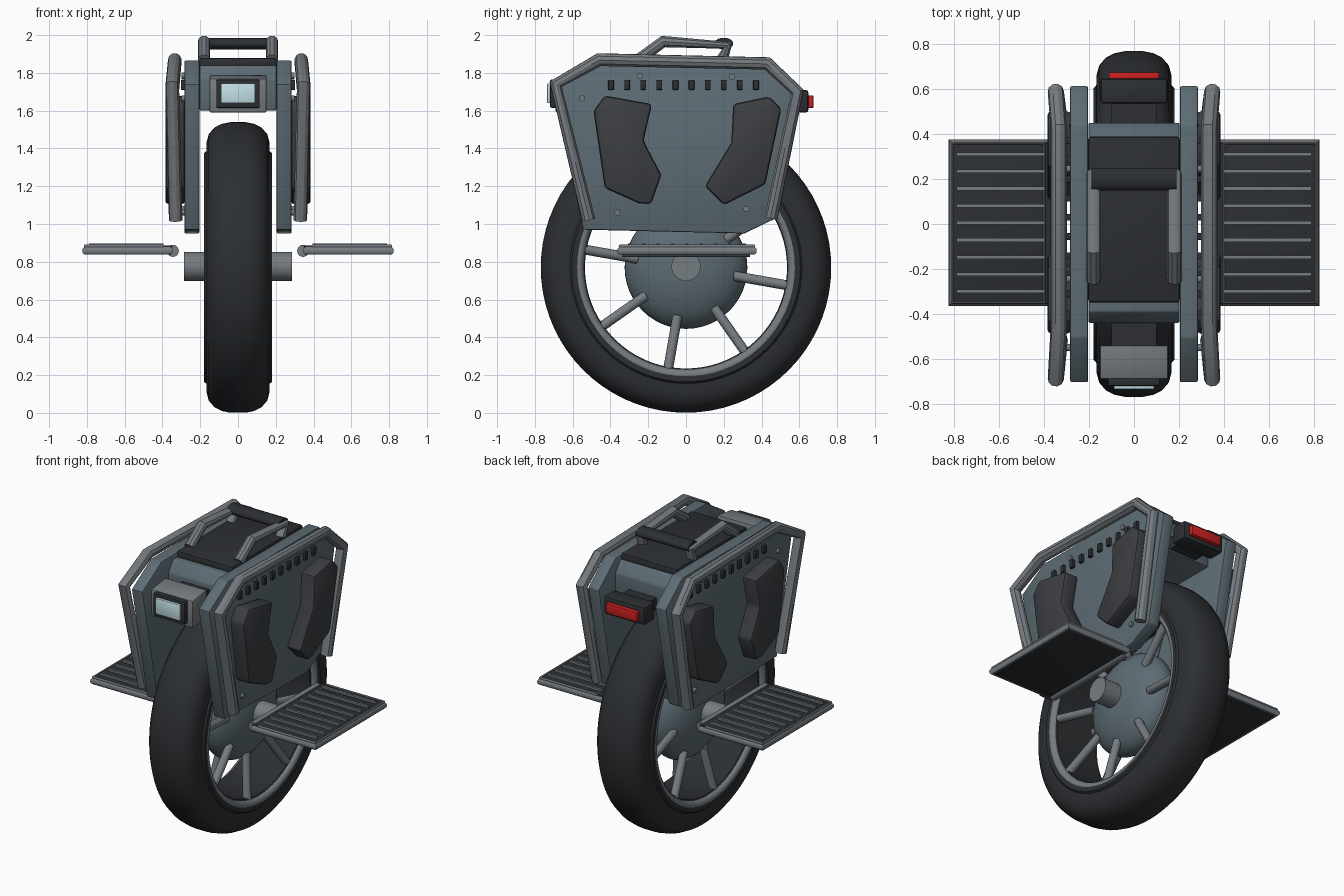
import bpy, bmesh
from math import pi, cos, sin, radians
from mathutils import Vector

if "Cube" in bpy.data.objects:
    bpy.data.objects.remove(bpy.data.objects["Cube"])


def mat(name, r, g, b):
    m = bpy.data.materials.new(name)
    m.diffuse_color = (r, g, b, 1)
    m.use_nodes = True
    m.node_tree.nodes["Principled BSDF"].inputs["Base Color"].default_value = m.diffuse_color
    return m


DARK = mat("dark_rubber", .025, .028, .032)
PAD = mat("pad_grey", .045, .048, .055)
SLATE = mat("slate", .11, .15, .175)
METAL = mat("metal", .18, .2, .22)
LENS = mat("lens", .55, .75, .82)
RED = mat("red_lens", .6, .015, .015)
WZ = .77  # wheel centre height


def finish(name, bm, m, bevel=0):
    bmesh.ops.recalc_face_normals(bm, faces=bm.faces[:])
    me = bpy.data.meshes.new(name)
    bm.to_mesh(me)
    bm.free()
    ob = bpy.data.objects.new(name, me)
    bpy.context.collection.objects.link(ob)
    me.materials.append(m)
    if bevel:
        b = ob.modifiers.new("bevel", 'BEVEL')
        b.width, b.segments = bevel, 2
    return ob


def prism(name, pts, x0, x1, m, bevel=0):
    """Extrude a (y, z) outline from x0 to x1."""
    bm = bmesh.new()
    f = bm.faces.new([bm.verts.new((x0, y, z)) for y, z in pts])
    r = bmesh.ops.extrude_face_region(bm, geom=[f])
    vs = [v for v in r['geom'] if isinstance(v, bmesh.types.BMVert)]
    bmesh.ops.translate(bm, verts=vs, vec=(x1 - x0, 0, 0))
    return finish(name, bm, m, bevel)


def box(name, x, y, z, m, bevel=0):
    return prism(name, [(y[0], z[0]), (y[1], z[0]), (y[1], z[1]), (y[0], z[1])], x[0], x[1], m, bevel)


def lathe(name, prof, m, n=72):
    """Revolve a closed (x, radius) outline about the axle."""
    bm = bmesh.new()
    rings = [[bm.verts.new((x, r * cos(2 * pi * i / n), WZ + r * sin(2 * pi * i / n))) for x, r in prof]
             for i in range(n)]
    k = len(prof)
    for i in range(n):
        a, b = rings[i], rings[(i + 1) % n]
        for j in range(k):
            bm.faces.new((a[j], a[(j + 1) % k], b[(j + 1) % k], b[j]))
    return finish(name, bm, m)


def rods(name, pairs, r, m, seg=20):
    """Straight cylinders between point pairs, in one object."""
    bm = bmesh.new()
    for p, q in pairs:
        p, q = Vector(p), Vector(q)
        d = q - p
        M = d.to_track_quat('Z', 'Y').to_matrix().to_4x4()
        M.translation = (p + q) / 2
        bmesh.ops.create_cone(bm, cap_ends=True, segments=seg, radius1=r, radius2=r, depth=d.length, matrix=M)
    return finish(name, bm, m)


def tube(name, pts, r, m, cyclic=False):
    cu = bpy.data.curves.new(name, 'CURVE')
    cu.dimensions = '3D'
    cu.bevel_depth, cu.bevel_resolution, cu.use_fill_caps = r, 3, True
    s = cu.splines.new('POLY')
    s.points.add(len(pts) - 1)
    for p, c in zip(s.points, pts):
        p.co = (*c, 1)
    s.use_cyclic_u = cyclic
    cu.materials.append(m)
    ob = bpy.data.objects.new(name, cu)
    bpy.context.collection.objects.link(ob)
    return ob


# Tyre
half = [(.15, .535), (.178, .57), (.18, .605), (.168, .615), (.167, .66), (.155, .705), (.125, .74), (.085, .76), (.04, .769)]
lathe("tyre", half + [(-x, r) for x, r in reversed(half)], DARK)

# Hub motor
bm = bmesh.new()
bmesh.ops.create_uvsphere(bm, u_segments=48, v_segments=24, radius=1)
for v in bm.verts:
    v.co = (v.co.x * .17, v.co.y * .325, WZ + v.co.z * .325)
finish("hub_motor", bm, SLATE)
axle = rods("axle", [((-.285, 0, WZ + .005), (.285, 0, WZ + .005))], .077, METAL, 32)

# Frame body, seat pad and lights
prism("body", [(-.44, 1.6), (-.44, 1.77), (-.39, 1.84), (.4, 1.84), (.45, 1.77), (.45, 1.6)], -.203, .203, SLATE, .008)
box("top_pad", (-.205, .205), (-.35, .39), (1.82, 1.88), DARK, .015)
box("headlight_bracket", (-.1, .1), (-.56, -.42), (1.63, 1.74), DARK)
prism("headlight_housing", [(-.54, 1.6), (-.69, 1.59), (-.69, 1.77), (-.54, 1.79)], -.152, .152, METAL, .01)
box("headlight_bezel", (-.115, .115), (-.72, -.68), (1.615, 1.765), DARK, .008)
box("headlight_lens", (-.09, .09), (-.735, -.7), (1.64, 1.745), LENS, .004)
box("taillight_bracket", (-.1, .1), (.43, .56), (1.61, 1.69), DARK)
box("taillight_housing", (-.15, .15), (.535, .648), (1.59, 1.71), DARK, .015)
box("taillight_lens", (-.112, .112), (.64, .675), (1.615, 1.68), RED, .005)

# Carry handle
for s, side in ((1, "right"), (-1, "left")):
    tube(f"handle_arm_{side}", [(s * .18, -.25, 1.87), (s * .18, -.12, 1.966), (s * .18, .22, 1.945), (s * .18, .19, 1.87)], .033, METAL)
grip = rods("handle_grip", [((-.19, 0, 0), (.19, 0, 0))], .05, DARK, 24)
grip.scale.z = .62
grip.location = (0, .2, 1.955)

panel = [(-.705, 1.74), (-.505, 1.865), (.44, 1.865), (.615, 1.72), (.475, 1.03), (.31, .95), (-.545, .97)]
pad_f = [(-.49, 1.6), (-.43, 1.68), (-.18, 1.635), (-.225, 1.44), (-.13, 1.26), (-.185, 1.105), (-.25, 1.11), (-.43, 1.19)]
pad_b = [(.25, 1.635), (.44, 1.675), (.505, 1.61), (.42, 1.21), (.2, 1.1), (.1, 1.2), (.24, 1.43)]
cage = [(.33, -.515, 1.02), (.348, -.69, 1.74), (.335, -.46, 1.87), (.335, .43, 1.85), (.348, .59, 1.7), (.33, .45, 1.03)]
bolts = [(-.245, 1.785), (.245, 1.78), (-.55, 1.665), (-.365, 1.06), (.32, 1.08)]

for s, side in ((1, "right"), (-1, "left")):
    # Rim and spokes
    ring = [(s * .15 + .03 * cos(t * pi / 6), .57 + .03 * sin(t * pi / 6)) for t in range(12)]
    lathe(f"rim_{side}", ring, METAL)
    sp = []
    for i in range(8):
        a = radians(-10 + 45 * i)
        sp.append(((s * .09, .26 * cos(a), WZ + .26 * sin(a)), (s * .135, .56 * cos(a), WZ + .56 * sin(a))))
    rods(f"spokes_{side}", sp, .026, METAL, 16)

    # Side panel with pads, vents, bolts and guard bar
    prism(f"side_panel_{side}", panel, s * .204, s * .284, SLATE, .008)
    prism(f"front_pad_{side}", pad_f, s * .28, s * .385, PAD, .018)
    prism(f"rear_pad_{side}", pad_b, s * .28, s * .385, PAD, .018)
    for i in range(10):
        y = -.397 + .0853 * i
        box(f"vent_{side}_{i + 1}", (s * .28, s * .303), (y - .015, y + .015), (1.71, 1.763), DARK, .004)
    rods(f"bolts_{side}", [((s * .28, y, z), (s * .3, y, z)) for y, z in bolts], .016, METAL, 12)
    tube(f"guard_bar_{side}", [(s * x, y, z) for x, y, z in cage], .036, METAL)

    # Pedal
    box(f"pedal_plate_{side}", (s * .35, s * .815), (-.355, .36), (.84, .885), DARK, .006)
    tube(f"pedal_frame_{side}", [(s * x, y, .858) for x, y in ((.36, -.35), (.81, -.35), (.81, .36), (.36, .36))], .021, METAL, True)
    tube(f"pedal_top_rim_{side}", [(s * x, y, .882) for x, y in ((.4, -.35), (.81, -.35), (.81, .36), (.4, .36))], .009, METAL, True)
    for i in range(9):
        y = -.3 + .0763 * i
        box(f"pedal_ridge_{side}_{i + 1}", (s * .395, s * .79), (y - .008, y + .008), (.88, .898), METAL)
    rods(f"pedal_hinge_{side}", [((s * .345, -.34, .858), (s * .345, .34, .858))], .032, METAL)

# Turn tubes into meshes and smooth everything by angle
bpy.ops.object.select_all(action='SELECT')
bpy.context.view_layer.objects.active = axle
bpy.ops.object.convert(target='MESH')
bpy.ops.object.shade_smooth_by_angle(angle=radians(32))
